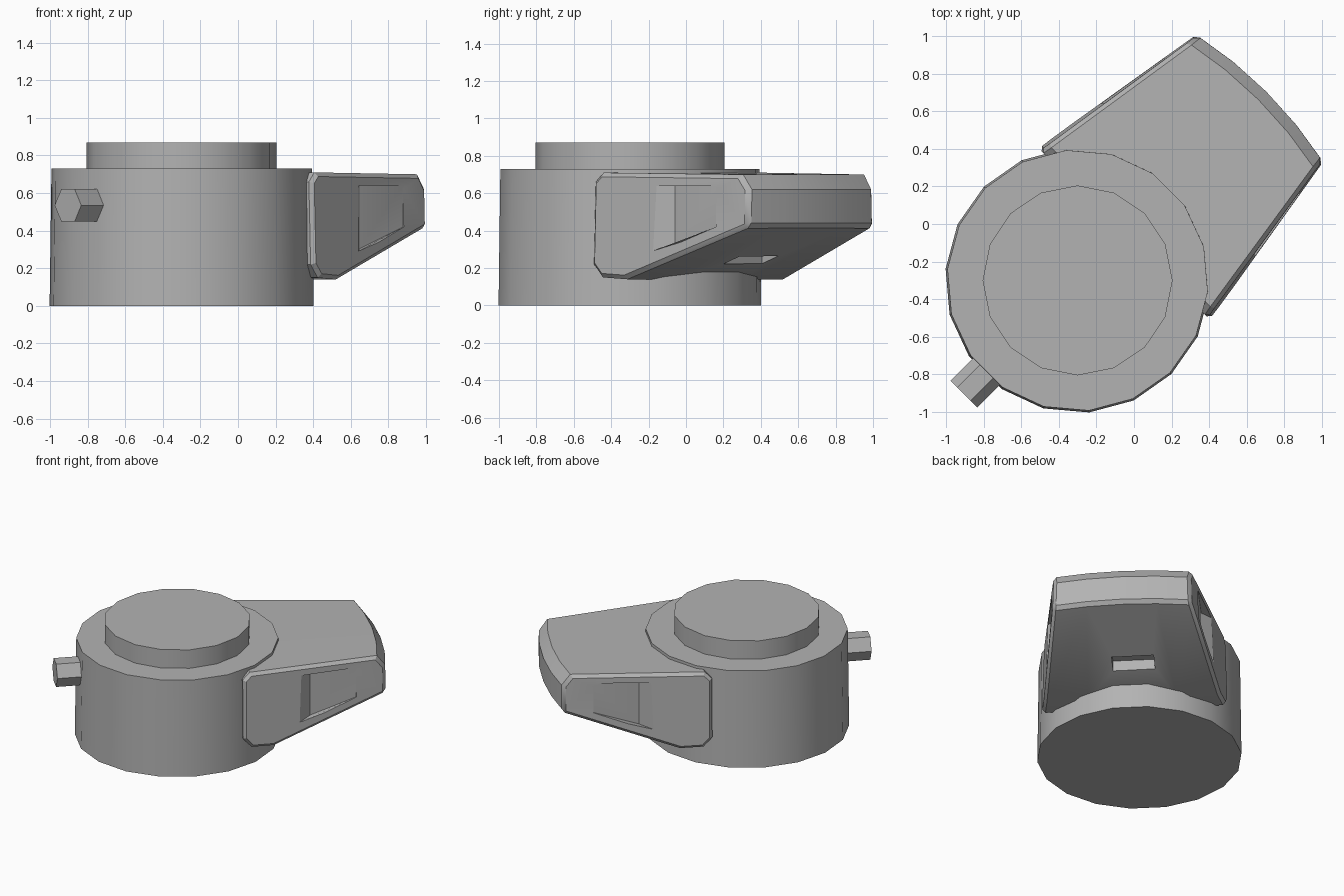
import bpy, bmesh, math
from mathutils import Matrix

if "Cube" in bpy.data.objects:
    bpy.data.objects.remove(bpy.data.objects["Cube"])

grey = bpy.data.materials.new("grey")
grey.use_nodes = True
colour = (0.45, 0.45, 0.45, 1)
grey.diffuse_color = colour
grey.node_tree.nodes["Principled BSDF"].inputs["Base Color"].default_value = colour

# Local frame: x runs along the arm, y across it, origin on the drum axis
FRAME = Matrix.Translation((-0.3, -0.3, 0)) @ Matrix.Rotation(math.pi / 4, 4, "Z")


def finish(name, bm):
    bmesh.ops.recalc_face_normals(bm, faces=bm.faces)
    mesh = bpy.data.meshes.new(name)
    bm.to_mesh(mesh)
    bm.free()
    mesh.materials.append(grey)
    ob = bpy.data.objects.new(name, mesh)
    ob.matrix_world = FRAME
    bpy.context.collection.objects.link(ob)
    return ob


def select(ob):
    bpy.ops.object.select_all(action="DESELECT")
    ob.select_set(True)
    bpy.context.view_layer.objects.active = ob


def smooth(ob):
    select(ob)
    bpy.ops.object.shade_smooth_by_angle(angle=math.radians(28))


def cylinder(name, r1, r2, depth, sides, matrix):
    bm = bmesh.new()
    bmesh.ops.create_cone(bm, cap_ends=True, segments=sides, radius1=r1,
                          radius2=r2, depth=depth, matrix=matrix)
    ob = finish(name, bm)
    smooth(ob)
    return ob


def loft(name, rings):
    """Skin a list of equal closed rings and cap both ends."""
    bm = bmesh.new()
    loops = [[bm.verts.new(p) for p in ring] for ring in rings]
    n = len(loops[0])
    for a, b in zip(loops, loops[1:]):
        for i in range(n):
            j = (i + 1) % n
            bm.faces.new((a[i], a[j], b[j], b[i]))
    bm.faces.new(loops[0])
    bm.faces.new(loops[-1])
    return finish(name, bm)


# Drum, raised cap and side peg
cylinder("drum", 0.705, 0.695, 0.73, 18, Matrix.Translation((0, 0, 0.365)))
cylinder("cap", 0.505, 0.505, 0.17, 16, Matrix.Translation((0, 0, 0.785)))
cylinder("peg", 0.1, 0.1, 0.3, 6,
         Matrix.Translation((-0.705, 0, 0.535)) @ Matrix.Rotation(math.pi / 2, 4, "Y"))

# Arm: side profile swept across the width, with a bowed tip
profile = [(0.35, 0.22), (0.41, 0.15), (0.57, 0.14), (1.37, 0.42),
           (1.37, 0.62), (1.31, 0.70), (0.40, 0.71), (0.35, 0.66)]


def arm_ring(f):
    ring = []
    for u, z in profile:
        width = 0.645 - 0.155 * (u - 0.35) - 0.03 * (z - 0.14)
        bow = 0.05 * (1 - f * f) if u > 1.2 else 0
        ring.append((u + bow, f * width, z))
    return ring


arm = loft("arm", [arm_ring(f) for f in (-1, -0.5, 0, 0.5, 1)])
bevel = arm.modifiers.new("soft_edges", "BEVEL")
bevel.width = 0.022
bevel.segments = 1
bevel.limit_method = "ANGLE"
bevel.angle_limit = math.radians(55)

# Cutters: a ramped pocket on each side and a slot underneath
cutters = []
for side, s in (("left", 1), ("right", -1)):
    plan = [(0.84, 0.50), (1.16, 0.505), (1.18, 0.68), (0.64, 0.68)]
    low = [(u, s * v, 0.29 + 0.36 * (max(u, 0.76) - 0.8)) for u, v in plan]
    high = [(u, s * v, 0.64) for u, v in plan]
    cutters.append(loft(side + "_pocket_cutter", [low, high]))
slot = [(0.82, -0.11), (0.94, -0.11), (0.94, 0.18), (0.82, 0.18)]
cutters.append(loft("slot_cutter", [[(u, v, z) for u, v in slot] for z in (0.1, 0.30)]))

for cutter in cutters:
    cutter.hide_render = True
    cut = arm.modifiers.new(cutter.name, "BOOLEAN")
    cut.operation = "DIFFERENCE"
    cut.solver = "EXACT"
    cut.object = cutter

bpy.context.view_layer.update()
select(arm)
for name in [m.name for m in arm.modifiers]:
    bpy.ops.object.modifier_apply(modifier=name)
for cutter in cutters:
    bpy.data.objects.remove(cutter)
smooth(arm)
